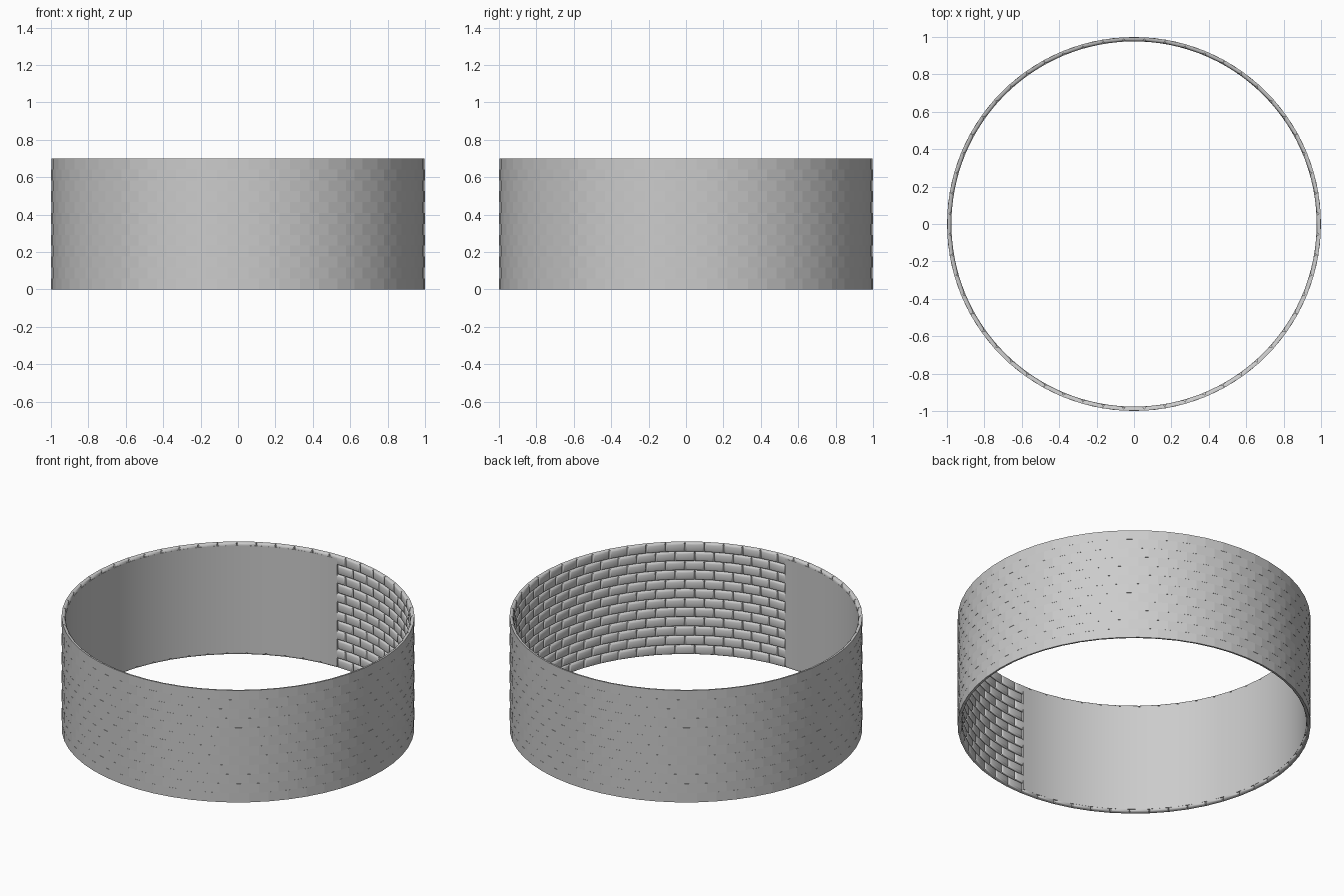
import bpy, bmesh
from math import sin, cos, pi

if "Cube" in bpy.data.objects:
    bpy.data.objects.remove(bpy.data.objects["Cube"])

ROWS, COUNT, HEIGHT = 12, 56, 0.70
ROW_H, STEP = HEIGHT / ROWS, 2 * pi / COUNT

# Brick section from the flush outer face to the rounded inner face: (radius, inset)
PROFILE = [(1.0, 0.0), (0.991, 0.0005), (0.985, 0.003), (0.980, 0.007), (0.977, 0.013)]


def make_object(name, bm, angle):
    bmesh.ops.recalc_face_normals(bm, faces=bm.faces)
    mesh = bpy.data.meshes.new(name)
    bm.to_mesh(mesh)
    bm.free()
    obj = bpy.data.objects.new(name, mesh)
    bpy.context.collection.objects.link(obj)
    bpy.ops.object.select_all(action='DESELECT')
    obj.select_set(True)
    bpy.context.view_layer.objects.active = obj
    bpy.ops.object.shade_smooth_by_angle(angle=angle)
    return obj


def add_brick(bm, mid, z0, z1):
    loops = []
    for r, inset in PROFILE:
        half = STEP / 2 - inset
        corners = ((-half, z0 + inset), (half, z0 + inset),
                   (half, z1 - inset), (-half, z1 - inset))
        loops.append([bm.verts.new((r * cos(mid + a), r * sin(mid + a), z))
                      for a, z in corners])
    for a, b in zip(loops, loops[1:]):
        for i in range(4):
            j = (i + 1) % 4
            bm.faces.new((a[i], a[j], b[j], b[i]))
    bm.faces.new(loops[0])
    bm.faces.new(loops[-1])


# Brick courses, every second one shifted by half a brick
for row in range(ROWS):
    bm = bmesh.new()
    for i in range(COUNT):
        add_brick(bm, (i + 0.5 + 0.5 * (row % 2)) * STEP,
                  row * ROW_H, (row + 1) * ROW_H)
    make_object(f"brick_course_{row + 1}", bm, 0.6)

# Plaster lining: smooth half shell on the inner left side
bm = bmesh.new()
SEG = 64
section = [(0.976, 0.015), (0.976, HEIGHT - 0.015), (0.982, HEIGHT - 0.015), (0.982, 0.015)]
rings = []
for i in range(SEG + 1):
    t = pi / 2 + pi * i / SEG
    rings.append([bm.verts.new((r * cos(t), r * sin(t), z)) for r, z in section])
for a, b in zip(rings, rings[1:]):
    for i in range(4):
        j = (i + 1) % 4
        bm.faces.new((a[i], a[j], b[j], b[i]))
bm.faces.new(rings[0])
bm.faces.new(rings[-1])
make_object("plaster_lining", bm, 0.5)
